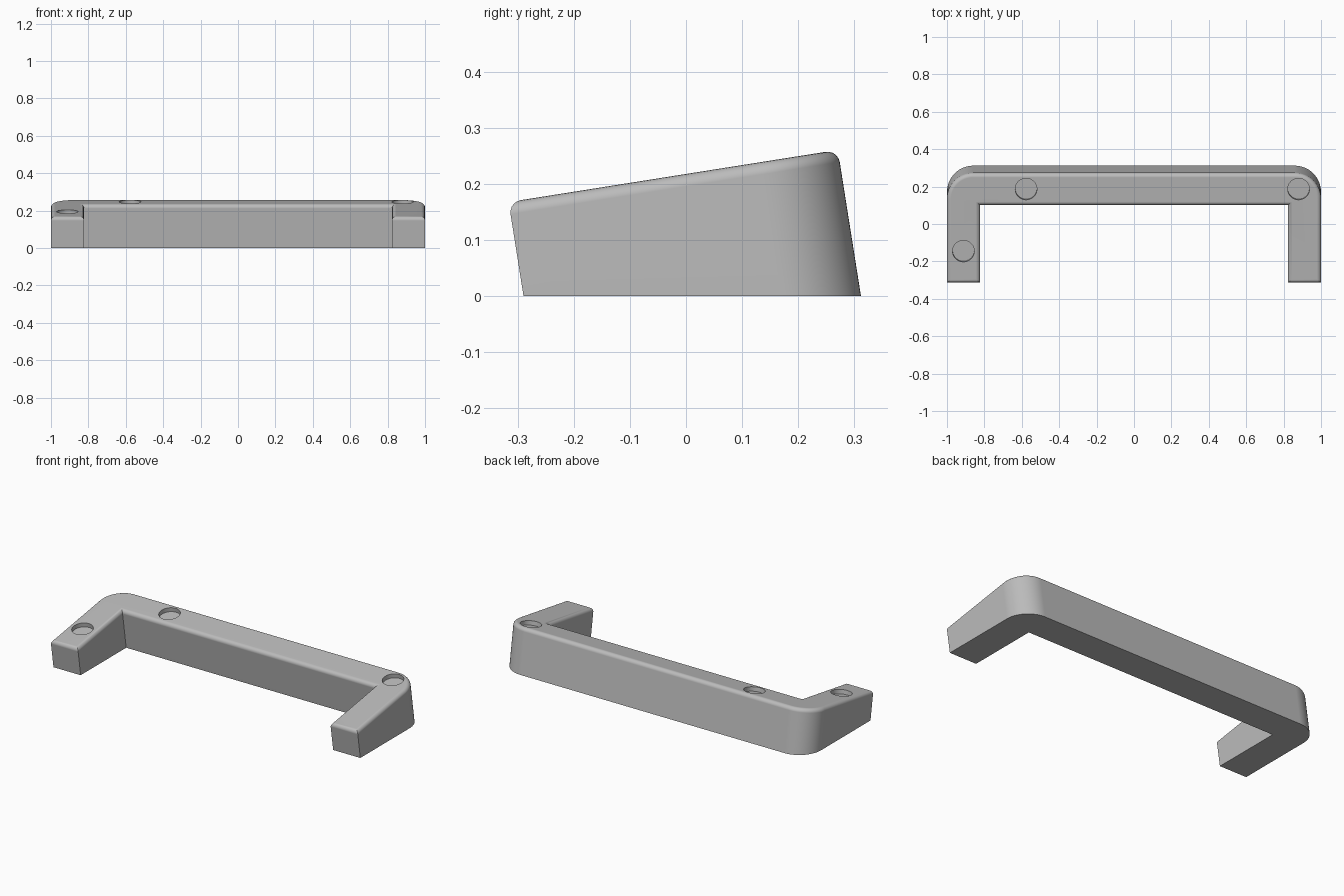
import bpy
import bmesh
from math import cos, sin, pi, radians
from mathutils import Matrix, Vector

cube = bpy.data.objects.get("Cube")
if cube:
    bpy.data.objects.remove(cube, do_unlink=True)

TILT = Matrix.Rotation(radians(9), 4, 'X')
TOP = 0.215               # height of the top face along the tilted axis
FRONT, INNER, BACK = -0.286, 0.133, 0.308
INNER_X = 0.823
CORNER = 0.14
FILLET = 0.022

grey = bpy.data.materials.new("plain grey")
grey.use_nodes = True
colour = (0.5, 0.5, 0.5, 1)
grey.diffuse_color = colour
grey.node_tree.nodes["Principled BSDF"].inputs["Base Color"].default_value = colour


def make_object(name, bm):
    bmesh.ops.recalc_face_normals(bm, faces=bm.faces)
    mesh = bpy.data.meshes.new(name)
    bm.to_mesh(mesh)
    bm.free()
    mesh.materials.append(grey)
    obj = bpy.data.objects.new(name, mesh)
    bpy.context.collection.objects.link(obj)
    return obj


# U-shaped outline: right half, then mirrored
half = [(INNER_X, INNER), (INNER_X, FRONT), (1, FRONT)]
steps = 16
for i in range(steps + 1):
    a = pi / 2 * i / steps
    half.append((1 - CORNER + CORNER * cos(a), BACK - CORNER + CORNER * sin(a)))
outline = half + [(-x, y) for x, y in reversed(half)]

# Extrude the outline and round its top edges
bm = bmesh.new()
base = bm.faces.new([bm.verts.new((x, y, -0.15)) for x, y in outline])
ext = bmesh.ops.extrude_face_region(bm, geom=[base], use_keep_orig=True)
new_verts = [g for g in ext["geom"] if isinstance(g, bmesh.types.BMVert)]
for v in new_verts:
    v.co.z = TOP
bmesh.ops.recalc_face_normals(bm, faces=bm.faces)
rim = [e for e in bm.edges if all(v.co.z > TOP - 0.001 for v in e.verts)]
bmesh.ops.bevel(bm, geom=rim, offset=FILLET, offset_type='OFFSET', segments=5,
                profile=0.5, affect='EDGES', clamp_overlap=False)

# Lean the body back and cut it flat at the ground
bmesh.ops.transform(bm, matrix=TILT, verts=bm.verts)
bmesh.ops.bisect_plane(bm, geom=bm.verts[:] + bm.edges[:] + bm.faces[:],
                       plane_co=(0, 0, 0), plane_no=(0, 0, 1), clear_inner=True)
bmesh.ops.holes_fill(bm, edges=[e for e in bm.edges if e.is_boundary], sides=0)
frame = make_object("angled_frame", bm)

# Three shallow round recesses in the top face
bm = bmesh.new()
for x, y in [(-0.577, 0.223), (-0.912, -0.113), (0.88, 0.223)]:
    place = TILT @ Matrix.Translation(Vector((x, y, TOP)))
    bmesh.ops.create_cone(bm, cap_ends=True, segments=48, radius1=0.058,
                          radius2=0.058, depth=0.05, matrix=place)
cutter = make_object("recess_cutter", bm)
cutter.hide_render = True

cut = frame.modifiers.new("recesses", 'BOOLEAN')
cut.operation = 'DIFFERENCE'
cut.solver = 'EXACT'
cut.object = cutter

bpy.ops.object.select_all(action='DESELECT')
frame.select_set(True)
bpy.context.view_layer.objects.active = frame
bpy.ops.object.modifier_apply(modifier=cut.name)
bpy.data.objects.remove(cutter, do_unlink=True)

# Smooth fillets, crisp corners, flat large faces
bpy.ops.object.shade_smooth_by_angle(angle=radians(30))
weighted = frame.modifiers.new("flat_faces", 'WEIGHTED_NORMAL')
weighted.keep_sharp = True
